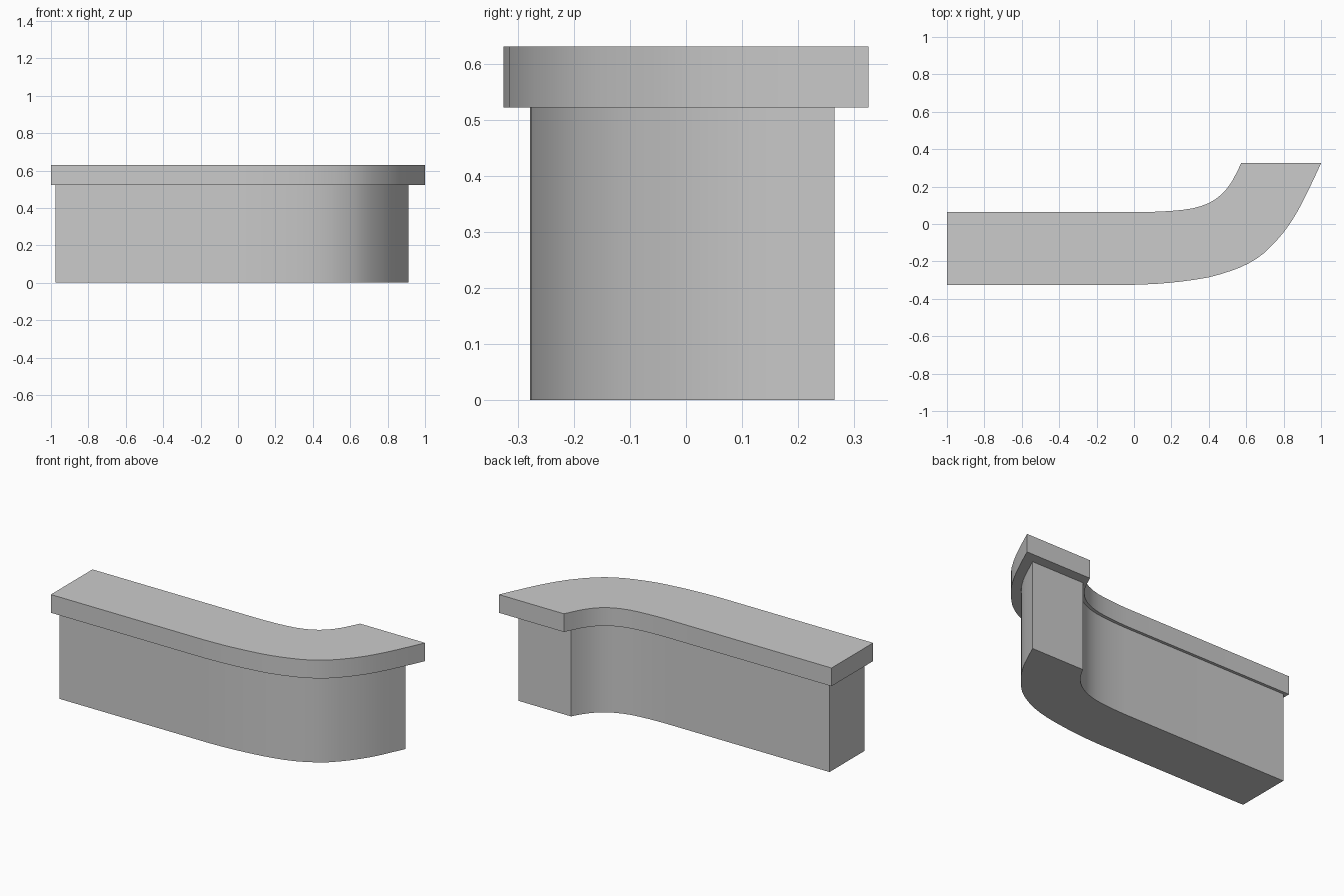
import bpy, bmesh, math
from mathutils import Vector

if "Cube" in bpy.data.objects:
    bpy.data.objects.remove(bpy.data.objects["Cube"])


def smooth_path(pts, steps=2):
    """Catmull-Rom curve through the points."""
    p = [Vector(q) for q in pts]
    p = [2 * p[0] - p[1]] + p + [2 * p[-1] - p[-2]]
    out = []
    for i in range(1, len(p) - 2):
        a, b, c, d = p[i - 1:i + 3]
        for s in range(steps):
            t = s / steps
            out.append(0.5 * (2 * b + (c - a) * t + (2 * a - 5 * b + 4 * c - d) * t**2
                              + (3 * b - a - 3 * c + d) * t**3))
    return out + [p[-2]]


def extrude_plan(name, left_x, front, back, z0, z1):
    """Solid from a front curve and a back curve, both running left to right."""
    outline = [Vector((left_x, front[0][1]))] + smooth_path(front)
    outline += smooth_path(back)[::-1] + [Vector((left_x, back[0][1]))]
    bm = bmesh.new()
    face = bm.faces.new([bm.verts.new((v.x, v.y, z0)) for v in outline])
    top = bmesh.ops.extrude_face_region(bm, geom=[face], use_keep_orig=True)["geom"]
    for v in top:
        if isinstance(v, bmesh.types.BMVert):
            v.co.z = z1
    bmesh.ops.recalc_face_normals(bm, faces=bm.faces)
    mesh = bpy.data.meshes.new(name)
    bm.to_mesh(mesh)
    bm.free()
    obj = bpy.data.objects.new(name, mesh)
    bpy.context.collection.objects.link(obj)
    bpy.ops.object.select_all(action='DESELECT')
    obj.select_set(True)
    bpy.context.view_layer.objects.active = obj
    bpy.ops.object.shade_smooth_by_angle(angle=math.radians(30))
    return obj


# Counter top with overhang
extrude_plan(
    "counter_top", -1.0,
    [(0.0, -0.325), (0.12, -0.32), (0.25, -0.308), (0.4, -0.285), (0.52, -0.25), (0.61, -0.212),
     (0.7, -0.152), (0.8, -0.045), (0.87, 0.06), (0.93, 0.175), (1.0, 0.325)],
    [(0.1, 0.065), (0.2, 0.07), (0.31, 0.083), (0.4, 0.112), (0.47, 0.16), (0.525, 0.23),
     (0.573, 0.325)],
    0.522, 0.63)

# Counter body
extrude_plan(
    "counter_body", -0.975,
    [(0.0, -0.278), (0.12, -0.273), (0.25, -0.26), (0.39, -0.238), (0.5, -0.207), (0.58, -0.17),
     (0.665, -0.115), (0.755, -0.018), (0.825, 0.085), (0.87, 0.175), (0.912, 0.265)],
    [(0.1, 0.048), (0.2, 0.052), (0.315, 0.065), (0.41, 0.096), (0.487, 0.148), (0.54, 0.215),
     (0.568, 0.265)],
    0.0, 0.522)
